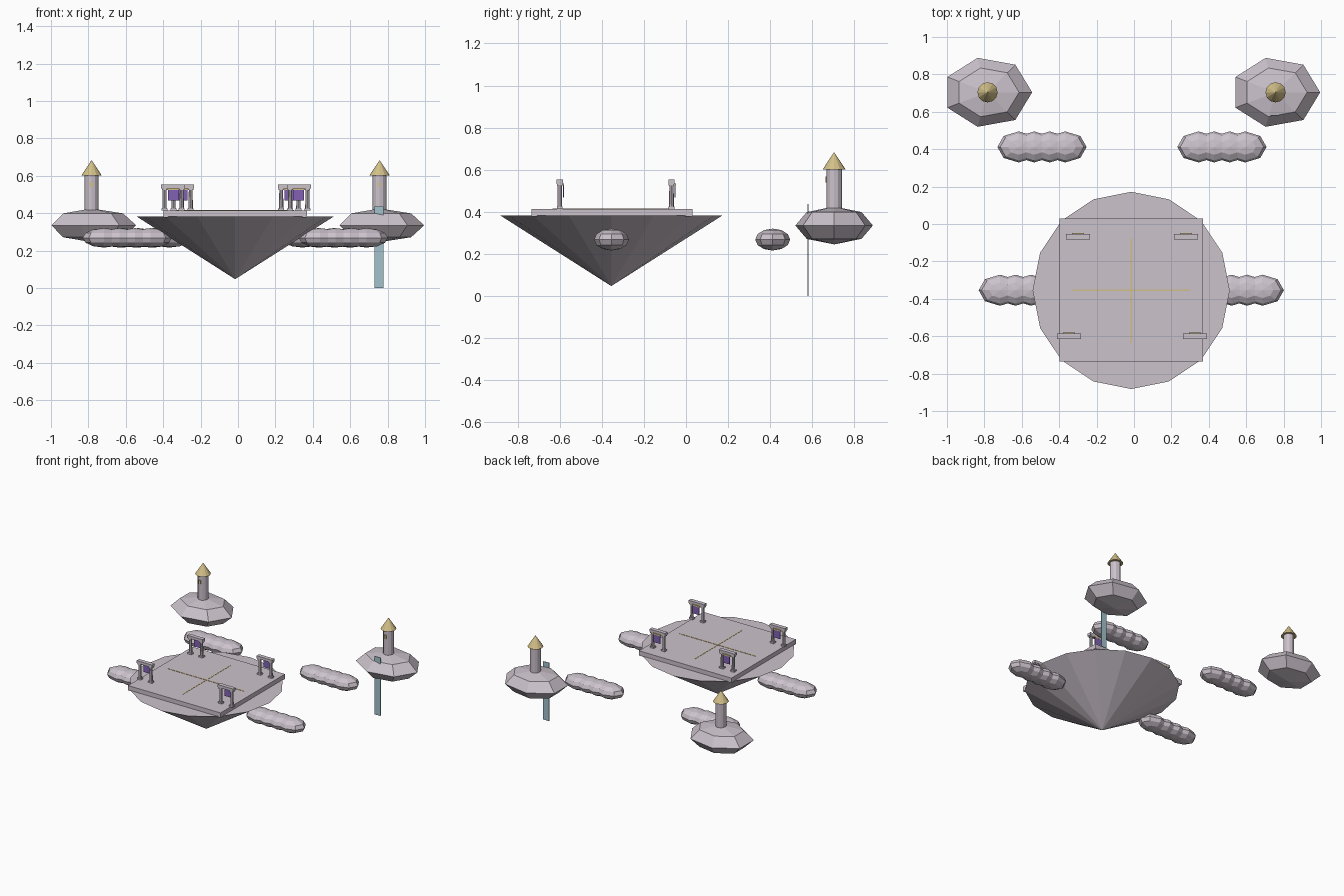
import bpy, bmesh, math
from mathutils import Matrix, Vector

if "Cube" in bpy.data.objects:
    bpy.data.objects.remove(bpy.data.objects["Cube"])


def material(name, rgb):
    m = bpy.data.materials.new(name)
    m.diffuse_color = (*rgb, 1)
    m.use_nodes = True
    m.node_tree.nodes["Principled BSDF"].inputs["Base Color"].default_value = m.diffuse_color
    return m


STONE = material("pale_stone", (0.60, 0.54, 0.60))
GOLD = material("soft_gold", (0.65, 0.53, 0.25))
PURPLE = material("purple_cloth", (0.22, 0.12, 0.45))
WATER = material("pale_water", (0.36, 0.54, 0.61))


def finish(name, bm, mat):
    me = bpy.data.meshes.new(name)
    bmesh.ops.recalc_face_normals(bm, faces=bm.faces)
    bm.to_mesh(me)
    bm.free()
    me.materials.append(mat)
    ob = bpy.data.objects.new(name, me)
    bpy.context.collection.objects.link(ob)
    return ob


def add_box(bm, c, s):
    bmesh.ops.create_cube(bm, size=1, matrix=Matrix.Translation(c) @ Matrix.Diagonal((*s, 1)))


def add_cone(bm, c, r1, r2, z0, z1, n):
    bmesh.ops.create_cone(bm, cap_ends=True, segments=n, radius1=r1, radius2=r2, depth=z1 - z0,
                          matrix=Matrix.Translation((c[0], c[1], (z0 + z1) / 2)))


def add_ball(bm, c, s, u, v):
    bmesh.ops.create_uvsphere(bm, u_segments=u, v_segments=v, radius=1,
                              matrix=Matrix.Translation(c) @ Matrix.Diagonal((*s, 1)))


def box(name, c, s, mat):
    bm = bmesh.new()
    add_box(bm, c, s)
    return finish(name, bm, mat)


def cone(name, c, r1, r2, z0, z1, n, mat):
    bm = bmesh.new()
    add_cone(bm, c, r1, r2, z0, z1, n)
    return finish(name, bm, mat)


CX, CY = -0.015, -0.355   # centre of the main island
FLOOR = 0.414

# Main island: inverted rock cone with a square plaza and crossed inlays
bm = bmesh.new()
bmesh.ops.create_cone(bm, cap_ends=True, segments=16, radius1=0.0, radius2=0.527, depth=0.335,
                      matrix=Matrix.Translation((CX, CY, 0.2145)) @ Matrix.Rotation(math.pi / 2, 4, 'Z'))
bmesh.ops.remove_doubles(bm, verts=bm.verts, dist=1e-5)
finish("main_island_rock", bm, STONE)
box("plaza", (CX, CY + 0.003, 0.396), (0.768, 0.764, 0.036), STONE)
box("inlay_across", (CX, CY, FLOOR), (0.63, 0.008, 0.004), GOLD)
box("inlay_along", (CX, CY, FLOOR), (0.008, 0.56, 0.003), GOLD)


# Gateways: two columns, a lintel and a hanging banner
def gateway(name, x, y):
    bm = bmesh.new()
    for sx in (-0.046, 0.046):
        add_box(bm, (x + sx, y, FLOOR + 0.005), (0.032, 0.028, 0.012))
        add_cone(bm, (x + sx, y), 0.012, 0.010, FLOOR, 0.535, 8)
        add_box(bm, (x + sx, y, 0.529), (0.028, 0.026, 0.010))
    add_box(bm, (x, y, 0.543), (0.128, 0.030, 0.020))
    finish(name, bm, STONE)
    box(name + "_banner", (x, y + 0.017, 0.496), (0.056, 0.005, 0.058), PURPLE)
    box(name + "_banner_rod", (x, y + 0.017, 0.529), (0.064, 0.007, 0.010), GOLD)


gateway("front_left_gateway", -0.347, -0.600)
gateway("front_right_gateway", 0.325, -0.600)
gateway("back_left_gateway", -0.299, -0.069)
gateway("back_right_gateway", 0.277, -0.069)

# Long low stepping rocks, each a row of merged flattened balls
for name, x, y in (("left", -0.592, -0.354), ("right", 0.563, -0.354),
                   ("back_left", -0.492, 0.412), ("back_right", 0.470, 0.412)):
    bm = bmesh.new()
    for i in range(4):
        add_ball(bm, (x + (i - 1.5) * 0.083, y, 0.268), (0.114, 0.083, 0.052), 8, 6)
    finish(name + "_stepping_rock", bm, STONE)

# Side islands with a tower, gold roof and window
for name, x in (("left", -0.783), ("right", 0.757)):
    y = 0.704
    bm = bmesh.new()
    add_ball(bm, (x, y, 0.335), (0.2385, 0.189, 0.09), 7, 4)
    # put one corner of the seven-sided rock towards +x
    far = max(bm.verts, key=lambda v: ((v.co.x - x) / 0.2385) ** 2 + ((v.co.y - y) / 0.189) ** 2)
    turn = -math.atan2((far.co.y - y) / 0.189, (far.co.x - x) / 0.2385)
    squash = Matrix.Translation((x, y, 0)) @ Matrix.Diagonal((0.2385, 0.189, 1, 1))
    bm.transform(squash @ Matrix.Rotation(turn, 4, 'Z') @ squash.inverted())
    finish(name + "_island", bm, STONE)
    cone(name + "_tower", (x, y), 0.037, 0.037, 0.40, 0.605, 12, STONE)
    cone(name + "_tower_roof", (x, y), 0.054, 0.0, 0.602, 0.684, 12, GOLD)
    box(name + "_tower_window", (x, y - 0.038, 0.553), (0.014, 0.008, 0.028), GOLD)

# Waterfall sheet dropping through the right island
box("waterfall", (0.754, 0.579, 0.218), (0.048, 0.005, 0.436), WATER)
